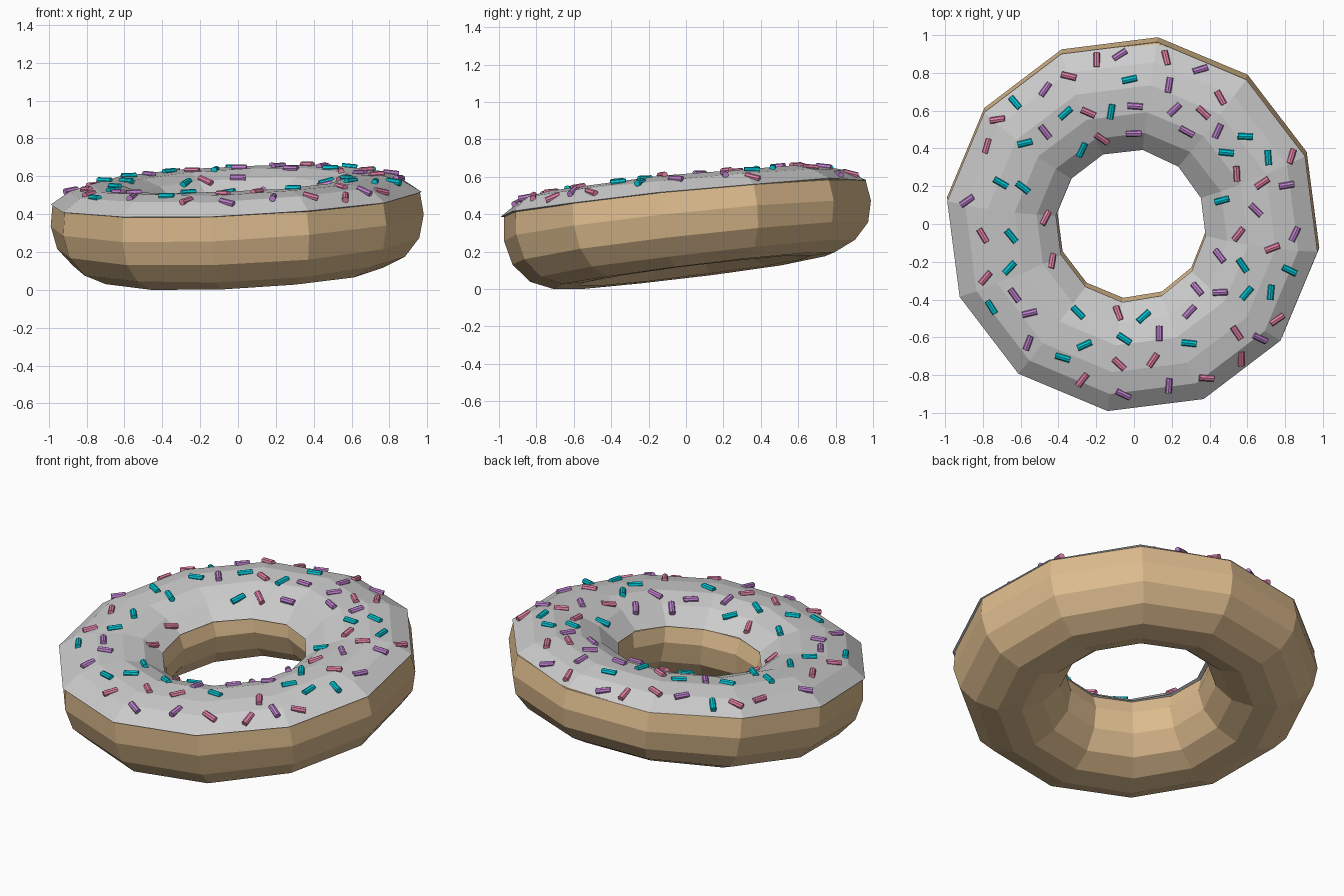
import bpy, bmesh, math, random
from mathutils import Matrix, Vector
from mathutils.bvhtree import BVHTree

if "Cube" in bpy.data.objects:
    bpy.data.objects.remove(bpy.data.objects["Cube"])

random.seed(7)
SIDES, MAJOR = 12, 0.70
TILT = Matrix.Rotation(math.radians(7.1), 4, 'X') @ Matrix.Rotation(math.radians(-2.6), 4, 'Y')


def material(name, rgb):
    m = bpy.data.materials.new(name)
    m.diffuse_color = (*rgb, 1)
    m.use_nodes = True
    m.node_tree.nodes["Principled BSDF"].inputs["Base Color"].default_value = m.diffuse_color
    return m


def add_object(name, bm, mat=None):
    bmesh.ops.recalc_face_normals(bm, faces=bm.faces)
    mesh = bpy.data.meshes.new(name)
    bm.to_mesh(mesh)
    bm.free()
    if mat:
        mesh.materials.append(mat)
    ob = bpy.data.objects.new(name, mesh)
    bpy.context.collection.objects.link(ob)
    return ob


def ring(profile, centre, jitter):
    """Sweep a closed (radial offset, height) profile around the tilted axis."""
    bm = bmesh.new()
    m = Matrix.Translation(centre) @ TILT
    loops = []
    for i in range(SIDES):
        a = math.radians(-7.5 + 30 * i)
        loop = []
        for u, w in profile:
            # hole leans in on the right; upper half is tilted a little less
            r = MAJOR + u - (0.02 * max(0, math.cos(a)) if u < -0.2 else 0)
            x, y = r * math.cos(a), r * math.sin(a)
            w += random.uniform(-jitter, jitter) - 0.03 * y * min(1, (w + 0.27) / 0.4)
            loop.append(bm.verts.new(m @ Vector((x, y, w))))
        loops.append(loop)
    n = len(profile)
    for i in range(SIDES):
        p, q = loops[i], loops[(i + 1) % SIDES]
        for j in range(n):
            k = (j + 1) % n
            bm.faces.new((p[j], q[j], q[k], p[k]))
    return bm


# Dough: 12 x 14 ring, flatter on its hidden upper half
section = [(0.280, 0.122), (0.18, 0.16), (0.06, 0.18), (-0.06, 0.18), (-0.18, 0.15), (-0.275, 0.085)]
for i in range(7, 15):
    a = math.tau * i / 14
    section.append((0.295 * math.cos(a), 0.275 * math.sin(a)))
dough_bm = ring(section, (-0.004, 0.008, 0.36), 0.004)
low = min(v.co.z for v in dough_bm.verts)
bmesh.ops.translate(dough_bm, verts=dough_bm.verts, vec=(0, 0, -low))
add_object("dough", dough_bm, material("dough_tan", (0.72, 0.50, 0.27)))

# Icing: shallow cap, flush with the dough at its rims, underside buried
icing_section = [(0.290, 0.128), (0.190, 0.193), (0.070, 0.220), (-0.075, 0.217),
                 (-0.190, 0.178), (-0.290, 0.095), (-0.23, 0.08), (0.23, 0.11)]
icing_bm = ring(icing_section, (-0.003, 0.002, 0.36), 0.006)
bmesh.ops.recalc_face_normals(icing_bm, faces=icing_bm.faces)
surface = BVHTree.FromBMesh(icing_bm)
add_object("icing", icing_bm)

# Sprinkles: short rods scattered evenly over the icing, in three colours
colours = [("pink", (0.78, 0.22, 0.40)), ("teal", (0.0, 0.55, 0.65)), ("purple", (0.52, 0.22, 0.62))]
batches = [bmesh.new() for _ in colours]
placed = []
for _ in range(6000):
    if len(placed) == 76:
        break
    a, r = random.uniform(0, math.tau), math.sqrt(random.uniform(0.47 ** 2, 0.91 ** 2))
    spot = Vector((r * math.cos(a), r * math.sin(a), 2))
    if any((spot - p).length < 0.118 for p in placed):
        continue
    hit, normal, _, _ = surface.ray_cast(spot, Vector((0, 0, -1)))
    if hit is None:
        continue
    lean = (normal + Vector((0, 0, 0.6))).normalized()
    along = lean.cross(Vector((math.cos(a * 7), math.sin(a * 7), 0))).normalized()
    rot = along.to_track_quat('Z', 'Y').to_matrix().to_4x4()
    bmesh.ops.create_cone(batches[len(placed) % 3], cap_ends=True, segments=8,
                          radius1=0.017, radius2=0.017, depth=0.08,
                          matrix=Matrix.Translation(hit + normal * 0.003) @ rot)
    placed.append(spot)
for (name, rgb), bm in zip(colours, batches):
    add_object(name + "_sprinkles", bm, material(name, rgb))
